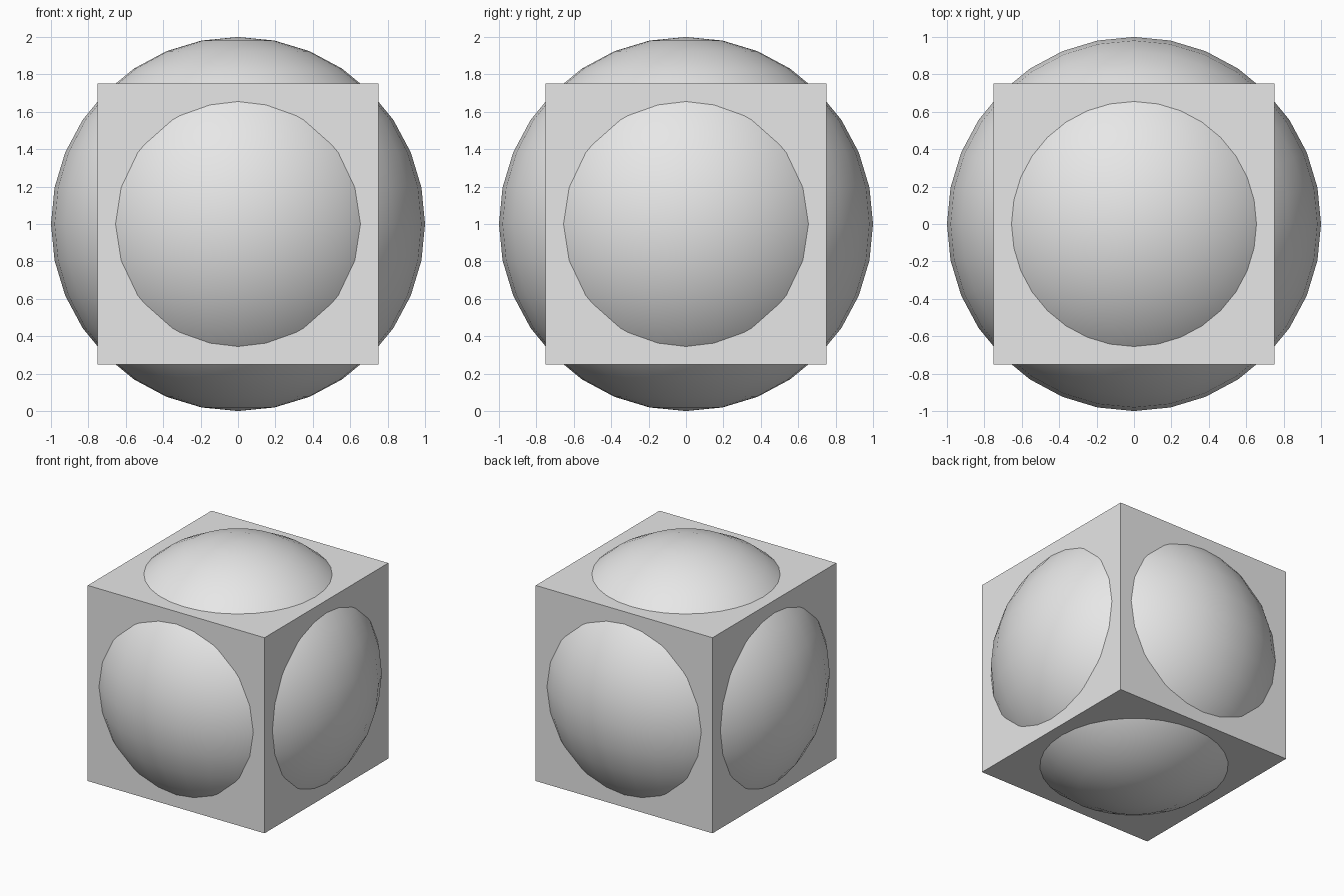
import bpy
import math

default_cube = bpy.data.objects.get("Cube")
if default_cube:
    bpy.data.objects.remove(default_cube, do_unlink=True)

# One plain grey for the whole model
GREY = (0.8, 0.8, 0.8, 1.0)
grey = bpy.data.materials.new("light_grey")
grey.use_nodes = True
grey.diffuse_color = GREY
shader = next(n for n in grey.node_tree.nodes if n.type == "BSDF_PRINCIPLED")
shader.inputs["Base Color"].default_value = GREY

CENTRE = (0, 0, 1)


def finish(name):
    """Name the newly added primitive and give it the grey material."""
    part = bpy.context.object
    part.name = part.data.name = name
    part.data.materials.append(grey)
    return part


# Sharp-edged block
bpy.ops.mesh.primitive_cube_add(size=1.5, location=CENTRE)
finish("block")

# Smooth ball that bulges through all six sides of the block
bpy.ops.mesh.primitive_uv_sphere_add(segments=32, ring_count=16, radius=1, location=CENTRE)
finish("ball")
bpy.ops.object.shade_smooth_by_angle(angle=math.radians(30))
